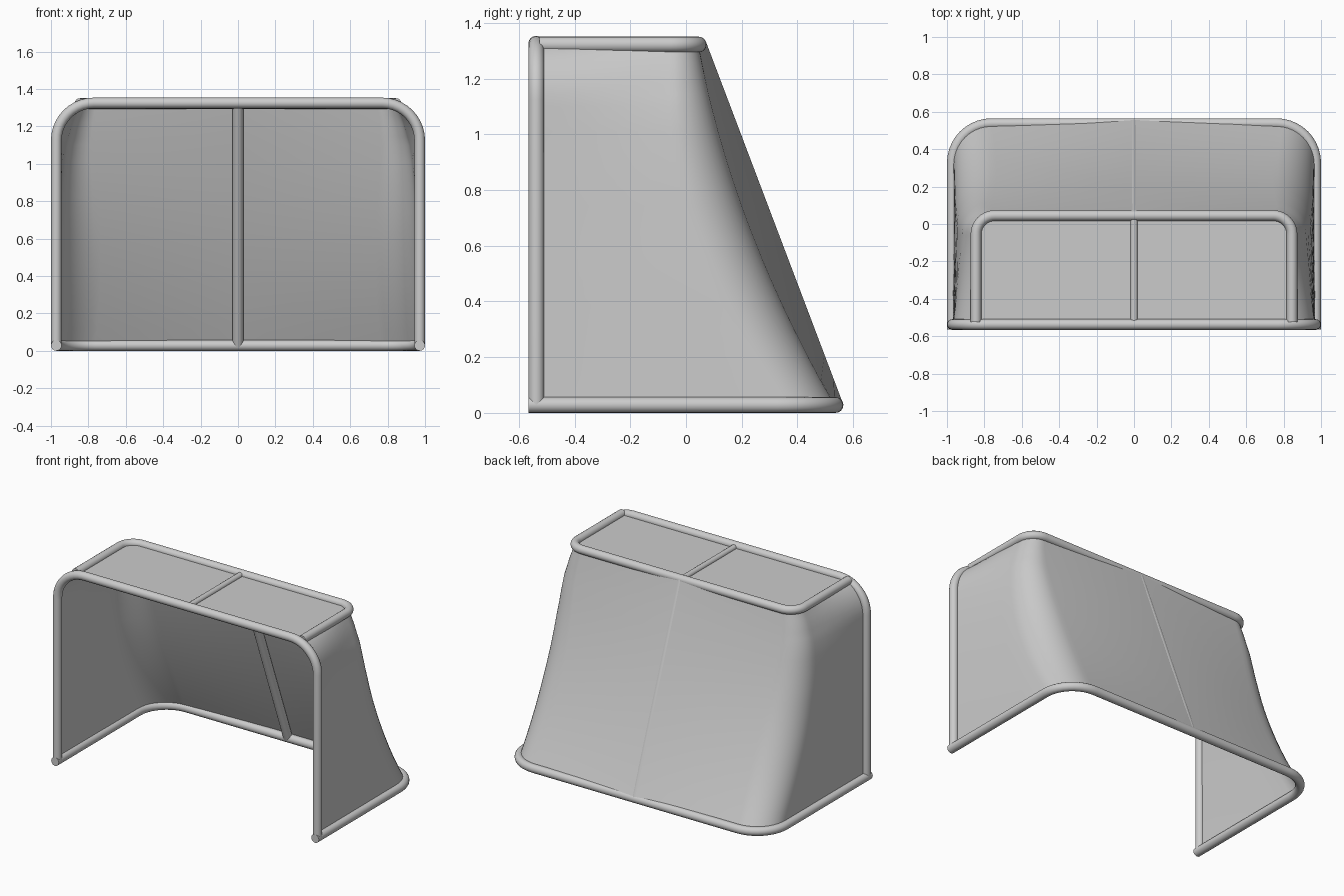
import bpy, bmesh
from math import sin, cos, pi, sqrt

if "Cube" in bpy.data.objects:
    bpy.data.objects.remove(bpy.data.objects["Cube"])

R = 0.0285          # main tube radius
FRONT = -0.5375     # plane of the front frame
TOP = 1.322         # height of the top frame
BASE = 0.0285       # height of the base frame


def u_path(w, start, end, r, steps=10, legs=1):
    """U shape in 2D: two legs at +-w, rounded corners of radius r."""
    right = [(w, start + (end - r - start) * i / legs) for i in range(legs)]
    for i in range(steps + 1):
        a = pi / 2 * i / steps
        right.append((w - r + r * cos(a), end - r + r * sin(a)))
    return right + [(-x, y) for x, y in reversed(right)]


def smooth(obj):
    bpy.ops.object.select_all(action='DESELECT')
    obj.select_set(True)
    bpy.context.view_layer.objects.active = obj
    bpy.ops.object.shade_smooth_by_angle(angle=0.6)


def tube(name, points, radius=R):
    cu = bpy.data.curves.new(name, 'CURVE')
    cu.dimensions = '3D'
    cu.bevel_depth = radius
    cu.bevel_resolution = 6
    cu.use_fill_caps = True
    sp = cu.splines.new('POLY')
    sp.points.add(len(points) - 1)
    for p, co in zip(sp.points, points):
        p.co = (*co, 1)
    obj = bpy.data.objects.new(name, cu)
    bpy.context.collection.objects.link(obj)
    bpy.ops.object.select_all(action='DESELECT')
    obj.select_set(True)
    bpy.context.view_layer.objects.active = obj
    bpy.ops.object.convert(target='MESH')
    smooth(bpy.context.view_layer.objects.active)


def mesh_object(name, bm):
    me = bpy.data.meshes.new(name)
    bm.to_mesh(me)
    bm.free()
    obj = bpy.data.objects.new(name, me)
    bpy.context.collection.objects.link(obj)
    smooth(obj)


def lerp_table(table, z):
    for (z0, v0), (z1, v1) in zip(table, table[1:]):
        if z <= z1:
            return v0 + (v1 - v0) * (z - z0) / (z1 - z0)
    return table[-1][1]


# Tubular frames
tube("front_frame", [(x, FRONT, z) for x, z in u_path(0.9715, BASE, 1.325, 0.2)])
tube("base_frame", [(x, y, BASE) for x, y in u_path(0.9715, -0.565, 0.5365, 0.21)])
tube("top_frame", [(x, y, TOP) for x, y in u_path(0.845, -0.525, 0.045, 0.1)])

# Centre bars
tube("top_centre_bar", [(0, FRONT, TOP), (0, 0.04, TOP)], 0.02)
tube("back_centre_bar", [(0, 0.045, TOP), (0, 0.535, BASE)])

# Side and back netting: U sections lofted from base to top frame, sagging at
# mid height, narrower at the back than at the front frame
back_width = [(0, 0.965), (0.5, 0.957), (0.85, 0.945), (1.08, 0.925),
              (1.22, 0.885), (TOP, 0.845)]
levels = [BASE + (1.1 - BASE) * i / 12 for i in range(13)]
levels += [1.1 + (TOP - 1.1) * sin(pi / 2 * i / 8) for i in range(1, 9)]

bm = bmesh.new()
rows = []
for z in levels:
    t = (z - BASE) / (TOP - BASE)
    depth = 0.535 - 0.49 * t
    sag = 0.25 * t * (1 - t)
    r = 0.2 - 0.1 * t + 0.25 * t * (1 - t)
    wb = lerp_table(back_width, z)
    k = max(0, (z - 1.125) / (TOP - 1.125))
    wf = 0.77 + 0.197 * sqrt(1 - k * k * (1 - (0.075 / 0.197) ** 2))
    side_end = depth - sag - r
    pts = []
    for x, y in u_path(wb, FRONT, depth - sag, r, legs=5):
        f = max(0, (side_end - y) / (side_end - FRONT))   # 1 at front frame
        pts.append((x + (wf - wb) * f * (1 if x > 0 else -1), y))
    pts.insert(len(pts) // 2, (0, depth + 0.029))   # net stretched over the bar
    rows.append([bm.verts.new((x, y, z)) for x, y in pts])
for a, b in zip(rows, rows[1:]):
    for i in range(len(a) - 1):
        bm.faces.new((a[i], a[i + 1], b[i + 1], b[i]))
mesh_object("back_and_side_net", bm)

# Flat netting in the top frame
bm = bmesh.new()
bm.faces.new([bm.verts.new((x, y, TOP)) for x, y in u_path(0.845, FRONT, 0.045, 0.1)])
mesh_object("top_net", bm)
